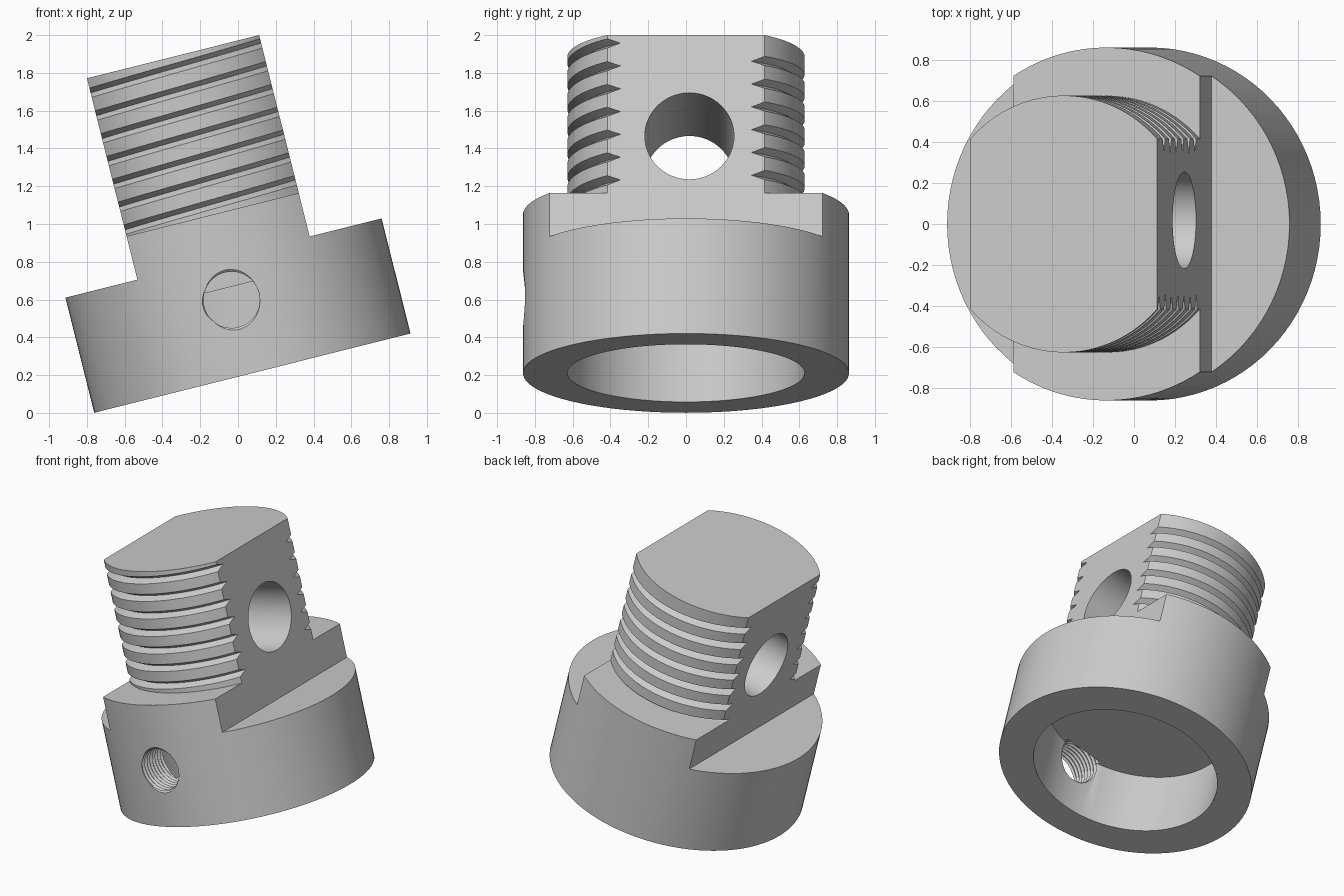
import bpy, bmesh, math
from mathutils import Matrix, Vector

if "Cube" in bpy.data.objects:
    bpy.data.objects.remove(bpy.data.objects["Cube"], do_unlink=True)

SEGS = 96
COLLAR_R, STEM_R, ROOT_R = 0.863, 0.628, 0.584
SHELF, COLLAR_TOP, TOP = 0.628, 0.865, 1.727
FLAT = 0.47
PITCH, TURNS = 0.1245, 7
TILT = Matrix.Translation((0.076, 0, 0.2105)) @ Matrix.Rotation(math.radians(-14.07), 4, 'Y')

steel = bpy.data.materials.new("grey_steel")
steel.use_nodes = True
steel.diffuse_color = (0.6, 0.6, 0.6, 1)
steel.node_tree.nodes["Principled BSDF"].inputs["Base Color"].default_value = (0.6, 0.6, 0.6, 1)


def make(name, bm):
    bmesh.ops.recalc_face_normals(bm, faces=bm.faces[:])
    mesh = bpy.data.meshes.new(name)
    bm.to_mesh(mesh)
    bm.free()
    mesh.materials.append(steel)
    obj = bpy.data.objects.new(name, mesh)
    bpy.context.scene.collection.objects.link(obj)
    return obj


def loft(name, rings):
    """Skin a list of equal closed rings and cap both ends."""
    bm = bmesh.new()
    loops = [[bm.verts.new(p) for p in ring] for ring in rings]
    n = len(loops[0])
    for a, b in zip(loops, loops[1:]):
        for i in range(n):
            j = (i + 1) % n
            bm.faces.new((a[i], a[j], b[j], b[i]))
    bm.faces.new(loops[0])
    bm.faces.new(loops[-1])
    return make(name, bm)


def turned(name, profile, matrix=Matrix(), segs=SEGS):
    """Round solid from (radius, height) pairs."""
    def ring(r, h):
        return [matrix @ Vector((r * math.cos(math.tau * i / segs),
                                 r * math.sin(math.tau * i / segs), h)) for i in range(segs)]
    return loft(name, [ring(r, h) for r, h in profile])


def box(name, x0, x1, z0, z1):
    bm = bmesh.new()
    size = Matrix.Diagonal((x1 - x0, 3, z1 - z0, 1))
    bmesh.ops.create_cube(bm, size=1, matrix=Matrix.Translation(((x0 + x1) / 2, 0, (z0 + z1) / 2)) @ size)
    return make(name, bm)


def cut(target, cutter):
    mod = target.modifiers.new("cut", 'BOOLEAN')
    mod.operation, mod.solver, mod.object = 'DIFFERENCE', 'EXACT', cutter
    bpy.context.view_layer.update()
    with bpy.context.temp_override(object=target, active_object=target):
        bpy.ops.object.modifier_apply(modifier=mod.name)
    bpy.data.objects.remove(cutter, do_unlink=True)


def cut_flats(target, z0):
    for side in (-1, 1):
        x0, x1 = sorted((side * FLAT, side * 2))
        cut(target, box("flat_cutter", x0, x1, z0, 2.5))


# Collar: round base with two side shelves and a blind bore underneath
collar = turned("collar", [(COLLAR_R, 0), (COLLAR_R, COLLAR_TOP)])
cut_flats(collar, SHELF)
cut(collar, turned("bore_cutter", [(STEM_R, -0.2), (STEM_R, 0.471)]))

# Tapped set screw hole through the front wall
ridges = [(0.163, 0.58)]
h = 0.60
while h < 0.9:
    ridges += [(0.163, h), (0.149, h + 0.012), (0.163, h + 0.024)]
    h += 0.03
ridges.append((0.163, 1.0))
to_front = Matrix.Translation((-0.012, 0, 0.403)) @ Matrix.Rotation(math.pi / 2, 4, 'X')
cut(collar, turned("screw_hole_cutter", ridges, to_front, 48))

# Threaded stem: helical V groove, then two flats
stem = turned("threaded_stem", [(STEM_R, COLLAR_TOP), (STEM_R, TOP)])
outer = 0.66
half = (outer - ROOT_R) * math.tan(math.radians(30))
groove = []
for i in range(10, SEGS * TURNS + 1):
    a = math.tau * (i + 0.5) / SEGS
    z = 1.697 - PITCH * TURNS + PITCH * i / SEGS
    groove.append([(r * math.cos(a), r * math.sin(a), z + dz)
                   for r, dz in ((ROOT_R, 0), (outer, half), (outer, -half))])
cut(stem, loft("groove_cutter", groove))
cut_flats(stem, 0.5)

# Cross hole from flat to flat
across = Matrix.Translation((0, 0.018, 1.176)) @ Matrix.Rotation(math.pi / 2, 4, 'Y')
cut(stem, turned("cross_hole_cutter", [(0.236, -1), (0.236, 1)], across, 64))

# Tilt into place and shade
bpy.ops.object.select_all(action='DESELECT')
for part in (collar, stem):
    part.data.transform(TILT)
    part.select_set(True)
bpy.context.view_layer.objects.active = collar
bpy.ops.object.shade_smooth_by_angle(angle=math.radians(25))
